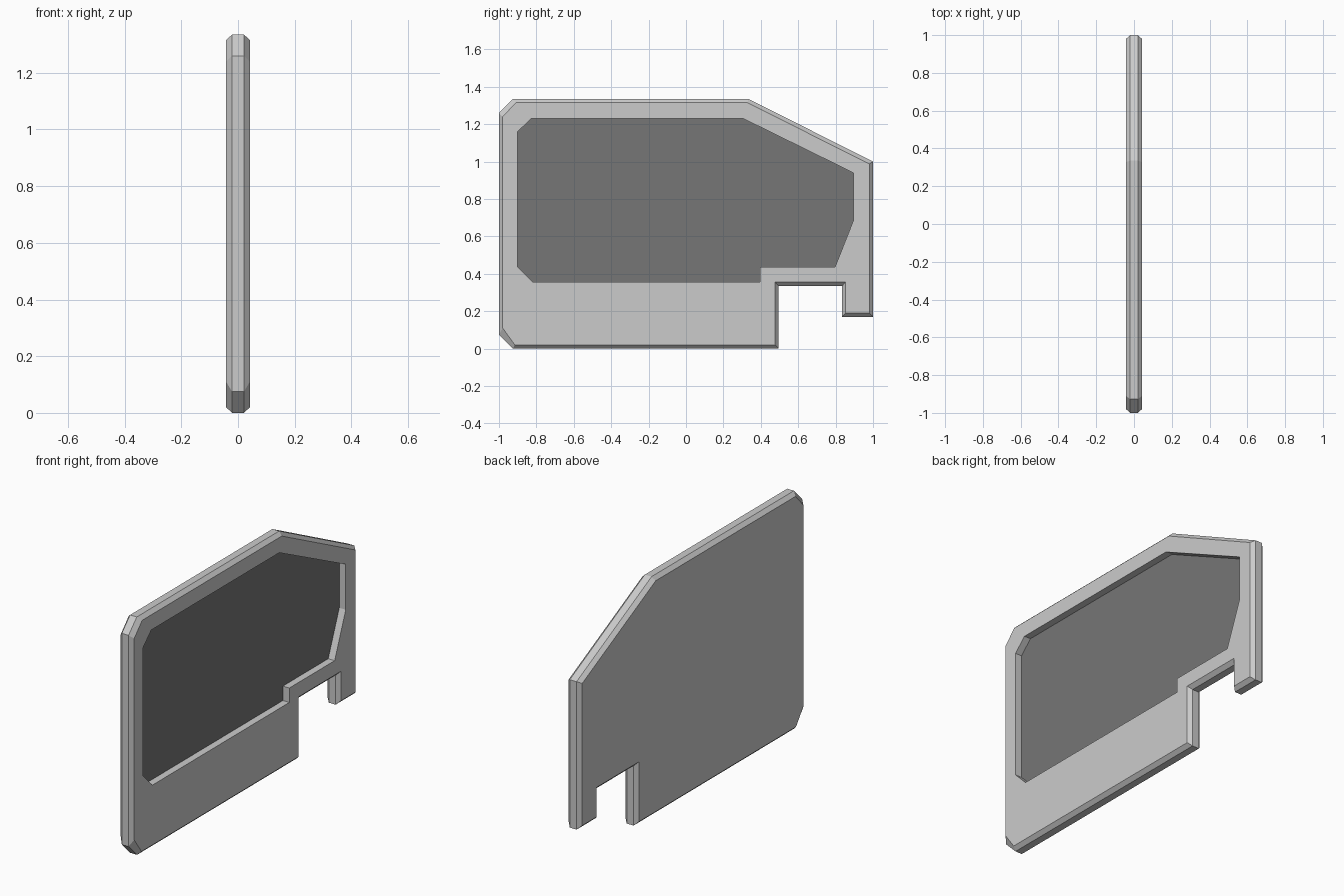
import bpy, bmesh

if "Cube" in bpy.data.objects:
    bpy.data.objects.remove(bpy.data.objects["Cube"])

# Outer silhouette (y, z) and its slightly smaller bevelled copy
RIM = [(-0.925, 0), (0.495, 0), (0.495, 0.335), (0.835, 0.335), (0.835, 0.17), (1, 0.17),
       (1, 1.0), (0.335, 1.335), (-0.927, 1.335), (-1, 1.26), (-1, 0.075)]
FACE = [(-0.915, 0.02), (0.477, 0.02), (0.477, 0.356), (0.853, 0.356), (0.853, 0.19), (0.98, 0.19),
        (0.98, 0.988), (0.328, 1.315), (-0.91, 1.315), (-0.98, 1.24), (-0.98, 0.11)]
# Recessed window outline
WINDOW = [(-0.9, 0.437), (-0.82, 0.356), (0.395, 0.356), (0.395, 0.437), (0.797, 0.437),
          (0.895, 0.685), (0.895, 0.94), (0.306, 1.23), (-0.828, 1.23), (-0.9, 1.16)]
HALF, BAND, FLOOR = 0.042, 0.021, 0.002

bm = bmesh.new()


def ring(points, x):
    return [bm.verts.new((x, y, z)) for y, z in points]


def bridge(a, b):
    n = len(a)
    for i in range(n):
        j = (i + 1) % n
        bm.faces.new((a[i], a[j], b[j], b[i]))


def loop_edges(r):
    return [bm.edges.get((r[i], r[(i + 1) % len(r)])) for i in range(len(r))]


# Bevelled slab with flat back
rings = [ring(FACE, -HALF), ring(RIM, -BAND), ring(RIM, BAND), ring(FACE, HALF)]
for a, b in zip(rings, rings[1:]):
    bridge(a, b)
bm.faces.new(rings[0])

# Recess walls and dark window floor
lip, base = ring(WINDOW, HALF), ring(WINDOW, FLOOR)
bridge(lip, base)
floor = bm.faces.new(base)
floor.material_index = 1

# Front frame surface between silhouette and recess
bmesh.ops.triangle_fill(bm, use_beauty=True, use_dissolve=False, normal=(1, 0, 0),
                        edges=loop_edges(rings[3]) + loop_edges(lip))
bmesh.ops.recalc_face_normals(bm, faces=bm.faces)

mesh = bpy.data.meshes.new("door_panel")
bm.to_mesh(mesh)
bm.free()
dark = bpy.data.materials.new("dark_window")
dark.diffuse_color = (0.18, 0.18, 0.18, 1)
dark.use_nodes = True
dark.node_tree.nodes["Principled BSDF"].inputs["Base Color"].default_value = dark.diffuse_color
mesh.materials.append(None)
mesh.materials.append(dark)
bpy.context.collection.objects.link(bpy.data.objects.new("door_panel", mesh))
